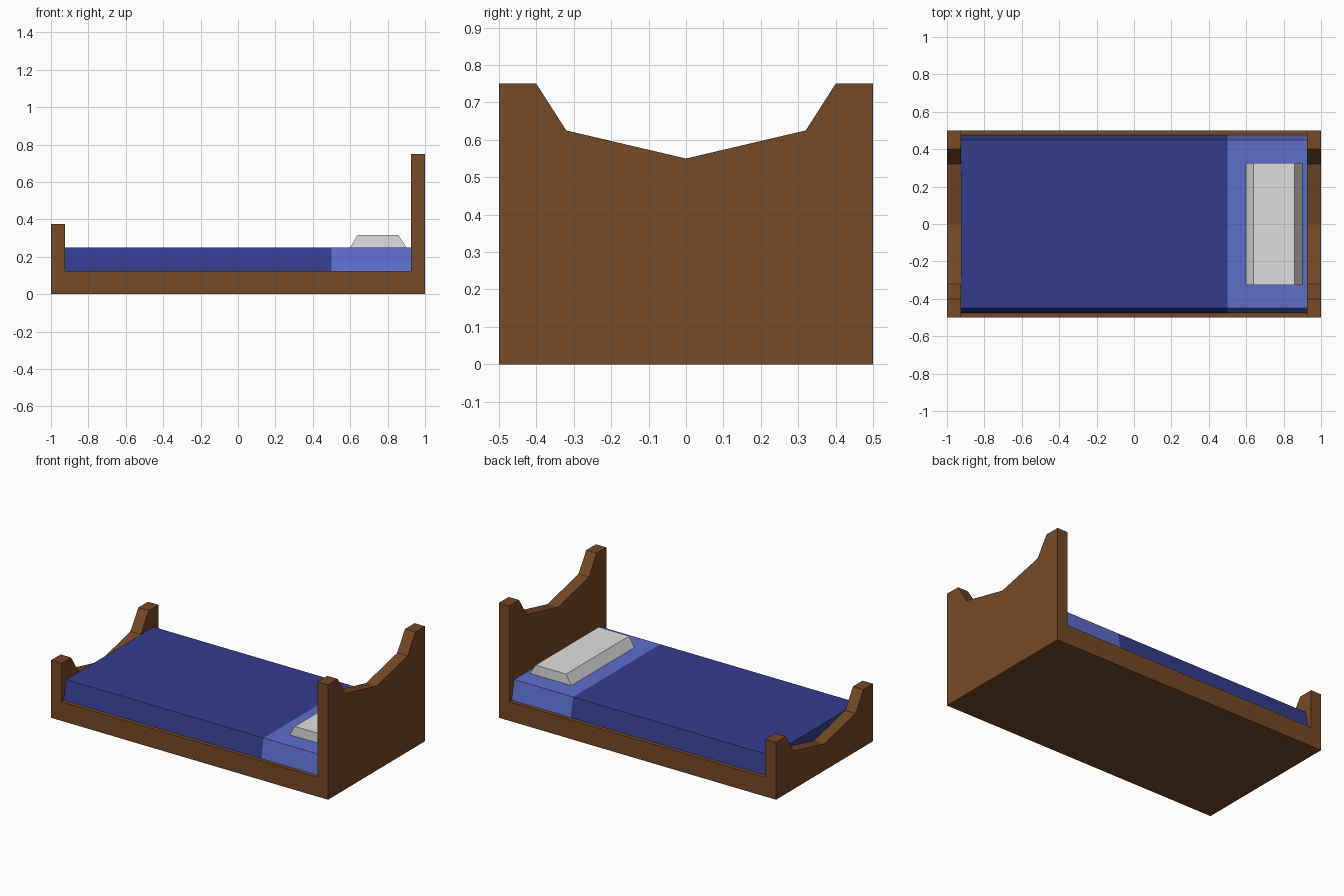
import bpy, bmesh
from mathutils import Vector

if "Cube" in bpy.data.objects:
    bpy.data.objects.remove(bpy.data.objects["Cube"])


def material(name, rgb):
    m = bpy.data.materials.new(name)
    m.diffuse_color = (*rgb, 1.0)
    m.use_nodes = True
    m.node_tree.nodes["Principled BSDF"].inputs["Base Color"].default_value = m.diffuse_color
    return m


wood = material("brown wood", (0.18, 0.067, 0.02))
navy = material("navy blanket", (0.034, 0.048, 0.265))
blue = material("light blue sheet", (0.11, 0.155, 0.60))
white = material("off white", (0.74, 0.74, 0.74))


def extrude(name, profile, axis, start, end, mat):
    """Extrude a (horizontal, z) profile along x or y."""
    bm = bmesh.new()
    if axis == 'x':
        verts = [bm.verts.new((start, h, z)) for h, z in profile]
        move = Vector((end - start, 0, 0))
    else:
        verts = [bm.verts.new((h, start, z)) for h, z in profile]
        move = Vector((0, end - start, 0))
    face = bm.faces.new(verts)
    out = bmesh.ops.extrude_face_region(bm, geom=[face], use_keep_orig=True)
    new = [v for v in out["geom"] if isinstance(v, bmesh.types.BMVert)]
    bmesh.ops.translate(bm, verts=new, vec=move)
    bmesh.ops.recalc_face_normals(bm, faces=bm.faces[:])
    caps = [f for f in bm.faces if len(f.verts) > 4]
    bmesh.ops.triangulate(bm, faces=caps)
    me = bpy.data.meshes.new(name)
    bm.to_mesh(me)
    bm.free()
    me.materials.append(mat)
    ob = bpy.data.objects.new(name, me)
    bpy.context.collection.objects.link(ob)
    return ob


def board(name, x0, x1, height):
    """End board with square posts and a dipped top edge."""
    half = [(0.5, 0), (0.5, height), (0.4, height), (0.32, height - 0.125)]
    profile = half + [(0, height - 0.2)] + [(-y, z) for y, z in reversed(half)]
    extrude(name, profile, 'x', x0, x1, wood)


# Wooden frame
board("headboard", 0.925, 1.0, 0.75)
board("footboard", -1.0, -0.925, 0.375)
extrude("bed_base", [(-0.5, 0), (0.5, 0), (0.5, 0.125), (-0.5, 0.125)],
        'x', -0.925, 0.925, wood)

# Mattress with tapered sides, in two colours
mattress = [(-0.475, 0.125), (0.475, 0.125), (0.45, 0.25), (-0.45, 0.25)]
extrude("blanket", mattress, 'x', -0.925, 0.5, navy)
extrude("sheet", mattress, 'x', 0.5, 0.925, blue)

# Pillow with sloped long sides
extrude("pillow", [(0.6, 0.25), (0.9, 0.25), (0.858, 0.315), (0.638, 0.315)],
        'y', -0.325, 0.325, white)
